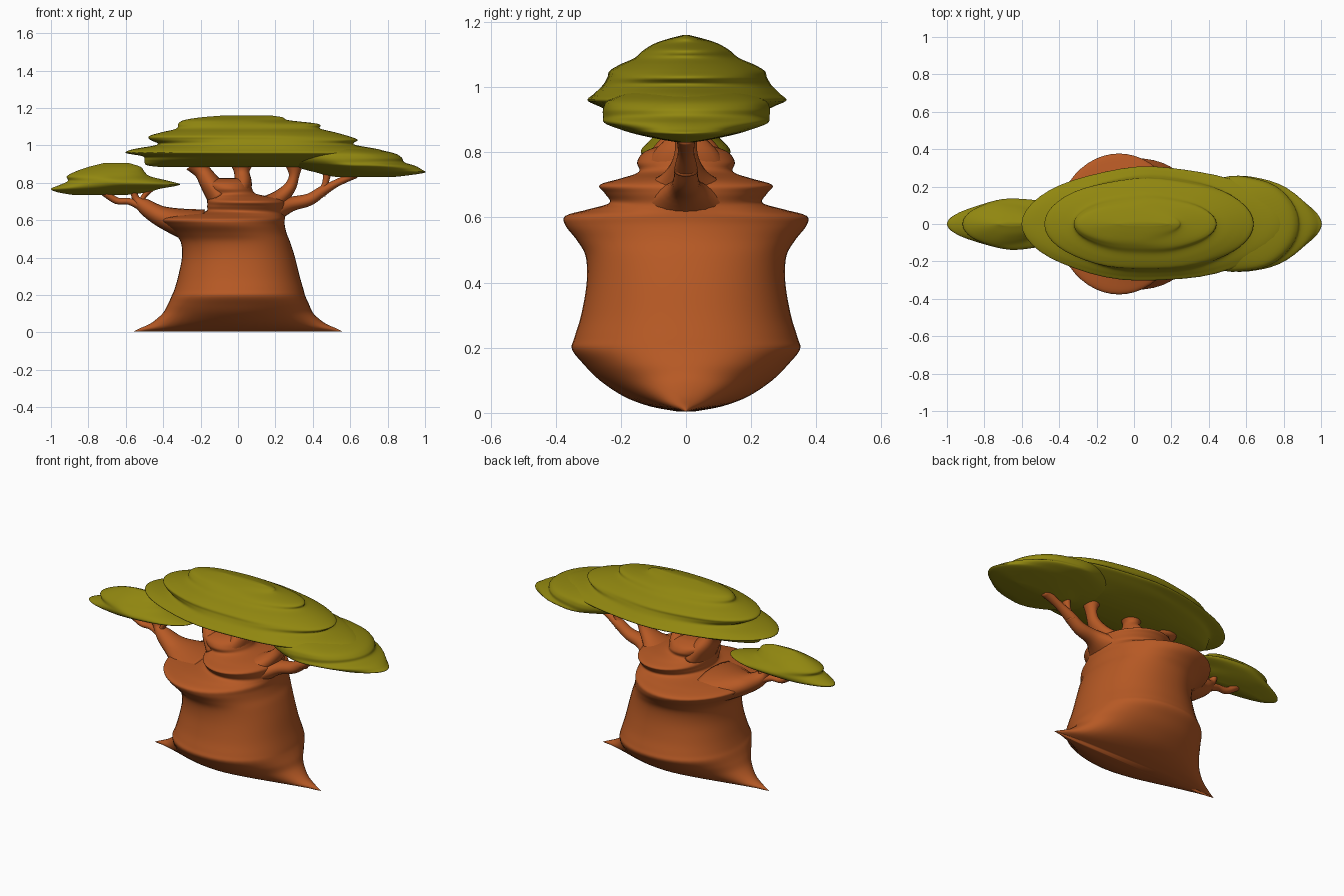
import bpy, bmesh, math
from mathutils import Vector


def material(name, rgb):
    m = bpy.data.materials.new(name)
    m.diffuse_color = (*rgb, 1)
    return m


BARK = material("bark orange brown", (0.47, 0.10, 0.018))
LEAF = material("leaf olive green", (0.28, 0.24, 0.005))
SEG = 48


def smooth(rows, steps):
    """Catmull-Rom interpolation of a short list of tuples."""
    out = []
    for i in range(len(rows) - 1):
        p0, p1 = rows[max(i - 1, 0)], rows[i]
        p2, p3 = rows[i + 1], rows[min(i + 2, len(rows) - 1)]
        for s in range(steps):
            t = s / steps
            out.append([0.5 * (2 * b + (c - a) * t + (2 * a - 5 * b + 4 * c - d) * t * t
                               + (3 * b - a - 3 * c + d) * t ** 3)
                        for a, b, c, d in zip(p0, p1, p2, p3)])
    return out + [list(rows[-1])]


def skin(name, rings, mat):
    """Bridge closed rings of points and cap both ends."""
    bm = bmesh.new()
    loops = [[bm.verts.new(p) for p in ring] for ring in rings]
    for a, b in zip(loops, loops[1:]):
        n = len(a)
        for i in range(n):
            bm.faces.new((a[i], a[(i + 1) % n], b[(i + 1) % n], b[i]))
    bm.faces.new(loops[0][::-1])
    bm.faces.new(loops[-1])
    bmesh.ops.recalc_face_normals(bm, faces=bm.faces)
    for f in bm.faces:
        f.smooth = True
    me = bpy.data.meshes.new(name)
    bm.to_mesh(me)
    bm.free()
    me.materials.append(mat)
    ob = bpy.data.objects.new(name, me)
    bpy.context.collection.objects.link(ob)
    return ob


def slices(name, rows, mat, lobes=0.0):
    """Horizontal slices: (z, x min, x max, y half width, roundness power)."""
    rings = []
    for z, x0, x1, y, n in smooth(rows, 5):
        ring = []
        for i in range(SEG):
            a = 2 * math.pi * i / SEG
            c, s = math.cos(a), math.sin(a)
            w = 1 + lobes * math.sin(7 * a + 9 * z) * s * s
            px = math.copysign(abs(c) ** (2 / n), c)
            py = math.copysign(abs(s) ** (2 / n), s)
            ring.append(((x0 + x1) / 2 + px * (x1 - x0) / 2, py * max(y, 0.004) * w, max(z, 0)))
        rings.append(ring)
    return skin(name, rings, mat)


def limb(name, rows):
    """Tapered limb in the XZ plane: (x, z, radius, y radius)."""
    pts = smooth(rows, 5)
    rings = []
    for i, (x, z, r, ry) in enumerate(pts):
        a, b = pts[max(i - 1, 0)], pts[min(i + 1, len(pts) - 1)]
        t = Vector((b[0] - a[0], 0, b[1] - a[1])).normalized()
        nrm = Vector((t.z, 0, -t.x))
        rings.append([Vector((x, 0, z)) + nrm * r * math.cos(k * math.pi / 10)
                      + Vector((0, ry * math.sin(k * math.pi / 10), 0)) for k in range(20)])
    return skin(name, rings, BARK)


# Trunk: boat-shaped foot with two pointed roots, swelling ledges at the top
slices("trunk", [
    (0.005, -0.56, 0.56, 0.03, 1.6), (0.02, -0.53, 0.53, 0.11, 1.6),
    (0.05, -0.465, 0.465, 0.19, 1.7), (0.10, -0.405, 0.405, 0.265, 1.9),
    (0.15, -0.375, 0.38, 0.315, 2.1), (0.195, -0.355, 0.36, 0.35, 2.2),
    (0.23, -0.34, 0.35, 0.343, 2.2), (0.30, -0.32, 0.33, 0.322, 2.2),
    (0.40, -0.30, 0.305, 0.305, 2.2), (0.48, -0.305, 0.28, 0.308, 2.2),
    (0.53, -0.34, 0.26, 0.335, 2.1), (0.575, -0.39, 0.25, 0.37, 2.0),
    (0.605, -0.41, 0.25, 0.37, 2.0), (0.625, -0.34, 0.25, 0.30, 2.0),
    (0.645, -0.18, 0.25, 0.235, 2.0), (0.675, -0.165, 0.255, 0.25, 2.0),
    (0.70, -0.165, 0.25, 0.265, 2.0), (0.72, -0.165, 0.21, 0.20, 2.0),
    (0.74, -0.17, 0.10, 0.145, 2.0), (0.77, -0.18, 0.075, 0.15, 2.0),
    (0.80, -0.20, 0.07, 0.13, 2.0), (0.82, -0.16, 0.05, 0.08, 2.0),
    (0.825, -0.12, 0.03, 0.03, 2.0)], BARK)

# Limbs and twigs
limb("left_limb", [(-0.2, 0.56, 0.10, 0.25), (-0.32, 0.59, 0.075, 0.16), (-0.42, 0.625, 0.055, 0.085),
                   (-0.50, 0.675, 0.042, 0.05), (-0.545, 0.715, 0.02, 0.025), (-0.56, 0.77, 0.022, 0.03)])
limb("left_outer_twig", [(-0.50, 0.67, 0.03, 0.035), (-0.58, 0.70, 0.018, 0.022),
                         (-0.65, 0.705, 0.018, 0.022), (-0.72, 0.755, 0.022, 0.03)])
limb("left_inner_twig", [(-0.51, 0.69, 0.022, 0.025), (-0.505, 0.725, 0.014, 0.018),
                         (-0.46, 0.775, 0.018, 0.025)])
limb("upper_left_limb", [(-0.10, 0.73, 0.07, 0.14), (-0.15, 0.80, 0.055, 0.11),
                         (-0.19, 0.86, 0.045, 0.06), (-0.23, 0.91, 0.06, 0.06)])
limb("upper_middle_limb", [(0.0, 0.74, 0.07, 0.13), (0.025, 0.80, 0.05, 0.10),
                           (0.02, 0.86, 0.042, 0.05), (0.02, 0.91, 0.07, 0.06)])
limb("upper_right_limb", [(0.15, 0.66, 0.07, 0.18), (0.225, 0.72, 0.045, 0.08),
                          (0.28, 0.78, 0.032, 0.04), (0.30, 0.84, 0.028, 0.035), (0.30, 0.90, 0.05, 0.05)])
limb("right_limb", [(0.18, 0.64, 0.06, 0.15), (0.28, 0.685, 0.04, 0.06), (0.38, 0.71, 0.033, 0.04),
                    (0.45, 0.755, 0.028, 0.035), (0.53, 0.80, 0.02, 0.025), (0.63, 0.845, 0.02, 0.03)])
limb("right_inner_twig", [(0.44, 0.74, 0.03, 0.035), (0.465, 0.79, 0.017, 0.02),
                          (0.48, 0.87, 0.024, 0.03)])

# Main canopy: stepped layers of foliage
slices("main_canopy", [
    (0.885, -0.42, 0.42, 0.06, 1.9), (0.895, -0.49, 0.55, 0.13, 1.9),
    (0.92, -0.50, 0.64, 0.22, 1.9), (0.942, -0.51, 0.76, 0.27, 1.9),
    (0.96, -0.60, 0.80, 0.305, 1.9), (0.98, -0.56, 0.75, 0.285, 1.9),
    (1.005, -0.43, 0.62, 0.26, 2.0), (1.03, -0.47, 0.64, 0.245, 2.0),
    (1.05, -0.475, 0.59, 0.238, 2.0), (1.07, -0.41, 0.52, 0.205, 2.0),
    (1.09, -0.33, 0.44, 0.16, 2.0), (1.115, -0.32, 0.43, 0.13, 2.0),
    (1.135, -0.29, 0.27, 0.095, 2.0), (1.15, -0.20, 0.24, 0.05, 2.0),
    (1.16, -0.08, 0.18, 0.01, 2.0)], LEAF, 0.015)

# Right canopy: lower pad merging into the main one
slices("right_canopy", [
    (0.83, 0.54, 0.82, 0.02, 1.8), (0.84, 0.47, 0.91, 0.08, 1.8),
    (0.855, 0.42, 1.0, 0.15, 1.8), (0.87, 0.36, 0.985, 0.20, 1.8),
    (0.89, 0.30, 0.95, 0.25, 1.8), (0.91, 0.26, 0.89, 0.255, 1.9),
    (0.935, 0.24, 0.875, 0.255, 2.0), (0.96, 0.24, 0.83, 0.24, 2.0),
    (0.985, 0.26, 0.70, 0.18, 2.0), (1.0, 0.32, 0.60, 0.10, 2.0)], LEAF, 0.015)

# Left canopy: small separate pad
slices("left_canopy", [
    (0.735, -0.88, -0.60, 0.015, 1.9), (0.75, -0.965, -0.48, 0.06, 1.9),
    (0.768, -1.0, -0.42, 0.10, 1.9), (0.79, -0.95, -0.31, 0.132, 1.9),
    (0.81, -0.91, -0.37, 0.135, 1.9), (0.835, -0.915, -0.47, 0.112, 2.0),
    (0.86, -0.87, -0.50, 0.085, 2.0), (0.885, -0.80, -0.52, 0.05, 2.0),
    (0.905, -0.72, -0.58, 0.01, 2.0)], LEAF, 0.015)
